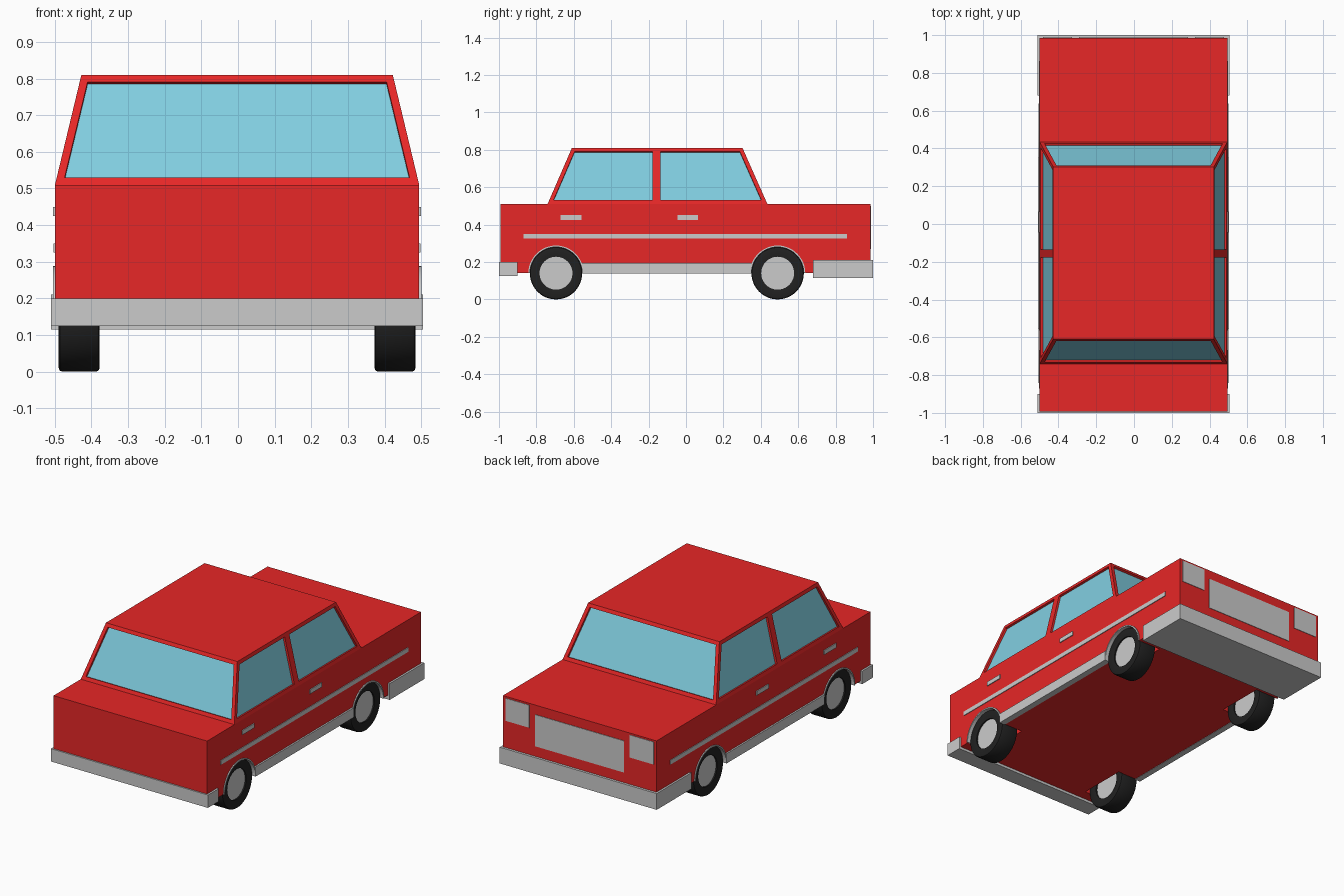
import bpy, bmesh, math
from mathutils import Matrix

if "Cube" in bpy.data.objects:
    bpy.data.objects.remove(bpy.data.objects["Cube"])

CX = -0.0025  # slight sideways offset of the bodywork


def material(name, rgb):
    m = bpy.data.materials.new(name)
    m.diffuse_color = (*rgb, 1)
    m.use_nodes = True
    m.node_tree.nodes["Principled BSDF"].inputs["Base Color"].default_value = m.diffuse_color
    return m


RED = material("red_paint", (0.80, 0.02, 0.02))
GLASS = material("window_glass", (0.22, 0.62, 0.75))
RUBBER = material("rubber", (0.015, 0.015, 0.015))


def finish(name, bm, *mats):
    bmesh.ops.recalc_face_normals(bm, faces=bm.faces)
    me = bpy.data.meshes.new(name)
    bm.to_mesh(me)
    bm.free()
    for m in mats:
        me.materials.append(m)
    ob = bpy.data.objects.new(name, me)
    bpy.context.collection.objects.link(ob)
    return ob


def smooth(ob):
    bpy.ops.object.select_all(action='DESELECT')
    ob.select_set(True)
    bpy.context.view_layer.objects.active = ob
    bpy.ops.object.shade_smooth_by_angle(angle=math.radians(35))


def box(name, xs, ys, zs, *mats):
    bm = bmesh.new()
    bmesh.ops.create_cube(bm, size=1)
    for v in bm.verts:
        v.co = [lo + (c + 0.5) * (hi - lo) for c, (lo, hi) in zip(v.co, (xs, ys, zs))]
    return finish(name, bm, *mats)


def side_box(name, s, x0, x1, ys, zs):
    return box(name, sorted((CX + s * x0, CX + s * x1)), ys, zs)


def lathe(name, profile, centre, *mats, angle=math.tau, steps=48):
    """Spin a closed (radius, x) profile round the x axis."""
    bm = bmesh.new()
    full = angle > 6.28
    rings = []
    for i in range(steps if full else steps + 1):
        a = angle * i / steps
        rings.append([bm.verts.new((centre[0] + x, centre[1] + r * math.cos(a),
                                    centre[2] + r * math.sin(a))) for r, x in profile])
    n = len(profile)
    for i in range(steps):
        p, q = rings[i], rings[(i + 1) % len(rings)]
        for j in range(n):
            k = (j + 1) % n
            bm.faces.new((p[j], p[k], q[k], q[j]))
    if not full:
        bm.faces.new(rings[0])
        bm.faces.new(rings[-1])
    ob = finish(name, bm, *mats)
    smooth(ob)
    return ob


def disc(name, radius, xs, y, z):
    bm = bmesh.new()
    mat = Matrix.Translation(((xs[0] + xs[1]) / 2, y, z)) @ Matrix.Rotation(math.pi / 2, 4, 'Y')
    bmesh.ops.create_cone(bm, cap_ends=True, segments=48, radius1=radius, radius2=radius,
                          depth=abs(xs[1] - xs[0]), matrix=mat)
    return finish(name, bm)


# Lower body
body = box("body", (CX - 0.497, CX + 0.497), (-0.992, 0.986), (0.14, 0.51), RED)

# Cabin with recessed windows, each side divided by a pillar
bm = bmesh.new()
rows = []
for w, z, ys in ((0.497, 0.51, (-0.74, -0.157, 0.435)), (0.425, 0.81, (-0.61, -0.157, 0.302))):
    rows.append([bm.verts.new((CX + s * w, y, z))
                 for s, order in ((1, ys), (-1, ys[::-1])) for y in order])
low, top = rows
panes = [bm.faces.new((low[i], low[(i + 1) % 6], top[(i + 1) % 6], top[i])) for i in range(6)]
bm.faces.new(top)
bm.faces.new(low[::-1])
bmesh.ops.recalc_face_normals(bm, faces=bm.faces)
bmesh.ops.inset_individual(bm, faces=panes, thickness=0.021, use_even_offset=True)
bmesh.ops.inset_individual(bm, faces=panes, thickness=0.0005, depth=-0.012, use_even_offset=True)
for f in panes:
    f.material_index = 1
finish("cabin", bm, RED, GLASS)

# Wheels, wheel wells and arch trims
for s, side in ((1, "right"), (-1, "left")):
    for y, end in ((-0.695, "front"), (0.49, "back")):
        tag = f"{end}_{side}"
        well = disc("well_cutter", 0.143, (CX + s * 0.35, CX + s * 0.55), y, 0.14)
        well.hide_render = True
        mod = body.modifiers.new("well", 'BOOLEAN')
        mod.operation, mod.object, mod.solver = 'DIFFERENCE', well, 'EXACT'
        bpy.context.view_layer.objects.active = body
        bpy.ops.object.modifier_apply(modifier=mod.name)
        bpy.data.objects.remove(well)

        cx = CX + s * 0.431
        lathe(f"tyre_{tag}", [(0.088, -0.05), (0.13, -0.056), (0.137, -0.053), (0.14, -0.046),
                              (0.14, 0.046), (0.137, 0.053), (0.13, 0.056), (0.088, 0.05)],
              (cx, y, 0.14), RUBBER)
        disc(f"hub_{tag}", 0.0885, (cx - 0.042, cx + 0.042), y, 0.14)
        lathe(f"arch_trim_{tag}", [(0.14, -0.012), (0.148, -0.012), (0.148, 0.012), (0.14, 0.012)],
              (CX + s * 0.491, y, 0.14), angle=math.pi, steps=24)

    # Side trim: sill, stripe and door handles
    side_box(f"sill_{side}", s, 0.47, 0.506, (-0.556, 0.351), (0.138, 0.195))
    side_box(f"stripe_{side}", s, 0.48, 0.501, (-0.87, 0.862), (0.325, 0.35))
    for y, end in ((-0.615, "front"), (0.01, "back")):
        side_box(f"door_handle_{end}_{side}", s, 0.48, 0.502, (y - 0.055, y + 0.055), (0.425, 0.45))

    # Headlights on the +y end
    side_box(f"headlight_{side}", s, 0.325, 0.48, (0.97, 0.989), (0.368, 0.5))

# Grille and bumpers
box("grille", (-0.29, 0.285), (0.97, 0.989), (0.27, 0.455))
box("bumper_front", (CX - 0.508, CX + 0.508), (-1, -0.9), (0.125, 0.2))
box("bumper_back", (CX - 0.508, CX + 0.508), (0.68, 1), (0.115, 0.21))
